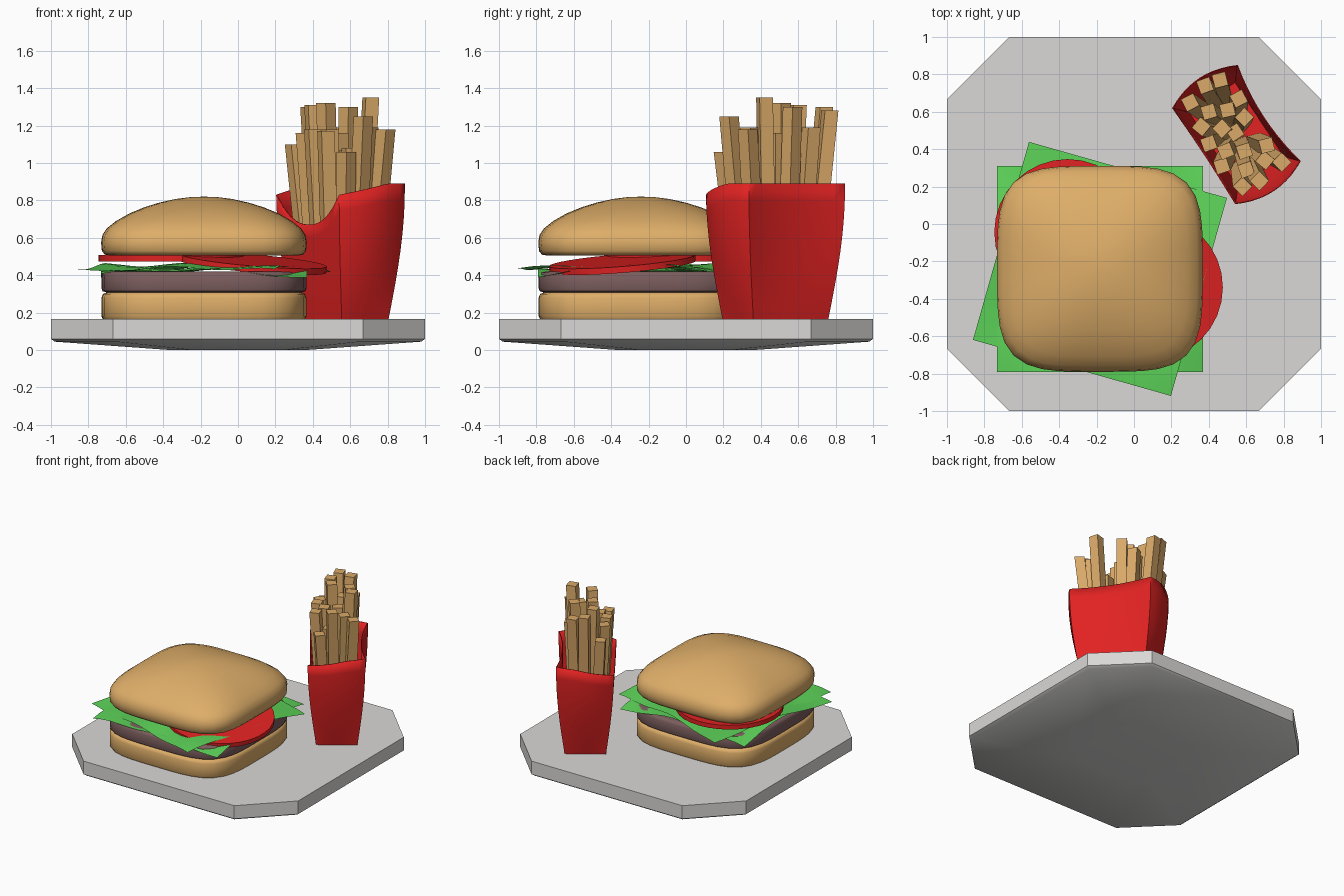
import bpy, math, random
from mathutils import Vector, Matrix

if "Cube" in bpy.data.objects:
    bpy.data.objects.remove(bpy.data.objects["Cube"])

random.seed(4)


def material(name, rgb):
    m = bpy.data.materials.new(name)
    m.diffuse_color = (*rgb, 1)
    m.use_nodes = True
    m.node_tree.nodes["Principled BSDF"].inputs["Base Color"].default_value = m.diffuse_color
    return m


GREY = material("plate grey", (0.70, 0.69, 0.68))
TAN = material("bun tan", (0.73, 0.42, 0.14))
FRY = material("fry tan", (0.70, 0.40, 0.14))
BROWN = material("patty brown", (0.20, 0.11, 0.11))
GREEN = material("lettuce green", (0.11, 0.66, 0.10))
RED = material("bright red", (0.76, 0.016, 0.016))


def make(name, verts, faces, mat, angle=None):
    me = bpy.data.meshes.new(name)
    me.from_pydata(verts, [], faces)
    me.materials.append(mat)
    ob = bpy.data.objects.new(name, me)
    bpy.context.collection.objects.link(ob)
    if angle:
        bpy.ops.object.select_all(action='DESELECT')
        ob.select_set(True)
        bpy.context.view_layer.objects.active = ob
        bpy.ops.object.shade_smooth_by_angle(angle=math.radians(angle))
    return ob


def loft(name, rings, mat, angle=None, top=True):
    """Skin counter-clockwise rings from bottom to top."""
    n = len(rings[0])
    verts = [p for r in rings for p in r]
    faces = [tuple(reversed(range(n)))]
    for k in range(len(rings) - 1):
        for i in range(n):
            j = (i + 1) % n
            faces.append((k * n + i, k * n + j, (k + 1) * n + j, (k + 1) * n + i))
    if top:
        faces.append(tuple(range((len(rings) - 1) * n, len(rings) * n)))
    return make(name, verts, faces, mat, angle)


# Octagonal plate
a, b = 1.0, 0.667
octagon = [(a, -b), (a, b), (b, a), (-b, a), (-a, b), (-a, -b), (-b, -a), (b, -a)]
loft("plate", [[(x * s, y * s, z) for x, y in octagon]
               for s, z in [(0.36, 0), (0.98, 0.045), (1, 0.06), (1, 0.165)]], GREY, 40)

# Burger layers, rounded-square outlines
BX, BY = -0.182, -0.24


def squircle(r, z, n=4.0, seg=48):
    pts = []
    for i in range(seg):
        t = 2 * math.pi * i / seg
        c, s = math.cos(t), math.sin(t)
        k = r / (abs(c) ** n + abs(s) ** n) ** (1 / n)
        pts.append((BX + k * c, BY + k * s, z))
    return pts


loft("bottom_bun", [squircle(r, z) for r, z in
     [(0.54, 0.165), (0.548, 0.18), (0.548, 0.28), (0.54, 0.3), (0.52, 0.308)]], TAN, 50)
loft("patty", [squircle(r, z) for r, z in
     [(0.52, 0.308), (0.543, 0.315), (0.548, 0.33), (0.548, 0.4), (0.54, 0.415), (0.52, 0.42)]],
     BROWN, 50)
loft("top_bun", [squircle(r, z, n) for r, z, n in
     [(0.50, 0.505, 4), (0.53, 0.51, 4), (0.546, 0.53, 4), (0.55, 0.575, 4), (0.543, 0.615, 4),
      (0.52, 0.65, 3.9), (0.47, 0.69, 3.7), (0.40, 0.73, 3.4), (0.32, 0.763, 3),
      (0.24, 0.788, 2.6), (0.15, 0.808, 2.3), (0.07, 0.818, 2), (0.01, 0.82, 2)]], TAN, 60)


# Two wavy lettuce leaves
def lettuce(name, yaw, z0, phase, droop):
    n, h = 14, 0.55
    c, s = math.cos(yaw), math.sin(yaw)
    verts = []
    for i in range(n + 1):
        for j in range(n + 1):
            u, v = h * (2 * i / n - 1), h * (2 * j / n - 1)
            z = z0 + 0.010 * math.sin(11 * u + phase) + 0.010 * math.cos(9 * v + 4 * u + phase)
            z -= droop * (abs(u * v) / h ** 2) ** 2
            verts.append((BX + u * c - v * s, BY + u * s + v * c, z))
    faces = [(i * (n + 1) + j, (i + 1) * (n + 1) + j, (i + 1) * (n + 1) + j + 1, i * (n + 1) + j + 1)
             for i in range(n) for j in range(n)]
    make(name, verts, faces, GREEN, 30)


lettuce("lettuce_lower", 0, 0.432, 0.5, 0.04)
lettuce("lettuce_upper", math.radians(-15.8), 0.447, 2.0, 0.03)


# Tomato slices, the second one tilted
def tomato(name, centre, normal, r=0.392, t=0.034):
    m = Matrix.Translation(centre) @ Vector((0, 0, 1)).rotation_difference(Vector(normal)).to_matrix().to_4x4()
    rings = [[tuple(m @ Vector((r * math.cos(i * math.pi / 16), r * math.sin(i * math.pi / 16), z)))
              for i in range(32)] for z in (-t / 2, t / 2)]
    loft(name, rings, RED, 30)


tomato("tomato_flat", (-0.355, -0.045, 0.491), (0, 0, 1))
tomato("tomato_tilted", (0.083, -0.34, 0.463), (0.085, -0.08, 1))

# Fry box: u runs along the wide faces, v from the low front to the tall back
C = Vector((0.548, 0.478))
U, V = Vector((0.549, -0.836)), Vector((0.836, 0.549))
Z0 = 0.166
outline = []  # (u, v, outward bulge u, bulge v, rim height)
K = 10
for i in range(K):  # front with dipped rim
    s = 2 * i / K - 1
    outline.append((s, -1, 0, 0, 0.67 + 0.16 * abs(s) ** 2.4))
for i in range(K):  # rounded end
    s = 2 * i / K - 1
    outline.append((1, s, 0.055 * (1 - s * s), 0, 0.83 + 0.06 * min(1, 1.5 * i / K)))
for i in range(K):  # back, bowed inward
    s = 1 - 2 * i / K
    outline.append((s, 1, 0, -0.035 * (1 - s * s), 0.89))
for i in range(K):  # other rounded end
    s = 1 - 2 * i / K
    outline.append((-1, s, -0.055 * (1 - s * s), 0, 0.89 - 0.06 * max(0, 1.5 * i / K - 0.5)))
rings = []
ROWS = 8
for k in range(ROWS + 1):
    ring = []
    for u, v, bu, bv, rim in outline:
        z = Z0 + (rim - Z0) * k / ROWS
        g = math.sin(math.pi / 2 * min(1, (z - Z0) / 0.70))
        p = C + U * (u * (0.24 + 0.067 * g) + bu * g) + V * (v * (0.15 + 0.06 * g) + bv * g)
        ring.append((p.x, p.y, z))
    rings.append(ring)
box = loft("fry_box", rings, RED, 35, top=False)
solid = box.modifiers.new("wall", 'SOLIDIFY')
solid.thickness = 0.006
solid.offset = -1

# Fries: top centre (x, y, z); each leans out from the box
fries = [(.38, .74, 1.30), (.46, .77, 1.28), (.30, .65, 1.10), (.40, .60, 1.31), (.50, .61, 1.19),
         (.56, .67, 1.19), (.36, .52, 1.16), (.59, .57, 1.30), (.47, .51, 1.32), (.40, .43, 1.18),
         (.54, .49, 1.16), (.49, .39, 1.18), (.59, .39, 1.07), (.71, .42, 1.35), (.60, .29, 1.08),
         (.70, .34, 1.19), (.79, .33, 1.18), (.58, .20, 1.06), (.67, .23, 1.25), (.47, .31, 1.17)]
for n, (x, y, z) in enumerate(fries):
    top = Vector((x, y, z))
    base = Vector((C.x + (x - C.x) * 0.62, C.y + (y - C.y) * 0.62, 0.19))
    yaw = math.radians(32 + random.uniform(-22, 22))
    corners = [(math.cos(yaw + q * math.pi / 2) * 0.052, math.sin(yaw + q * math.pi / 2) * 0.052)
               for q in (0.5, 1.5, 2.5, 3.5)]
    loft("fry_%02d" % (n + 1), [[(p.x + dx, p.y + dy, p.z) for dx, dy in corners]
                                for p in (base, top)], FRY)
